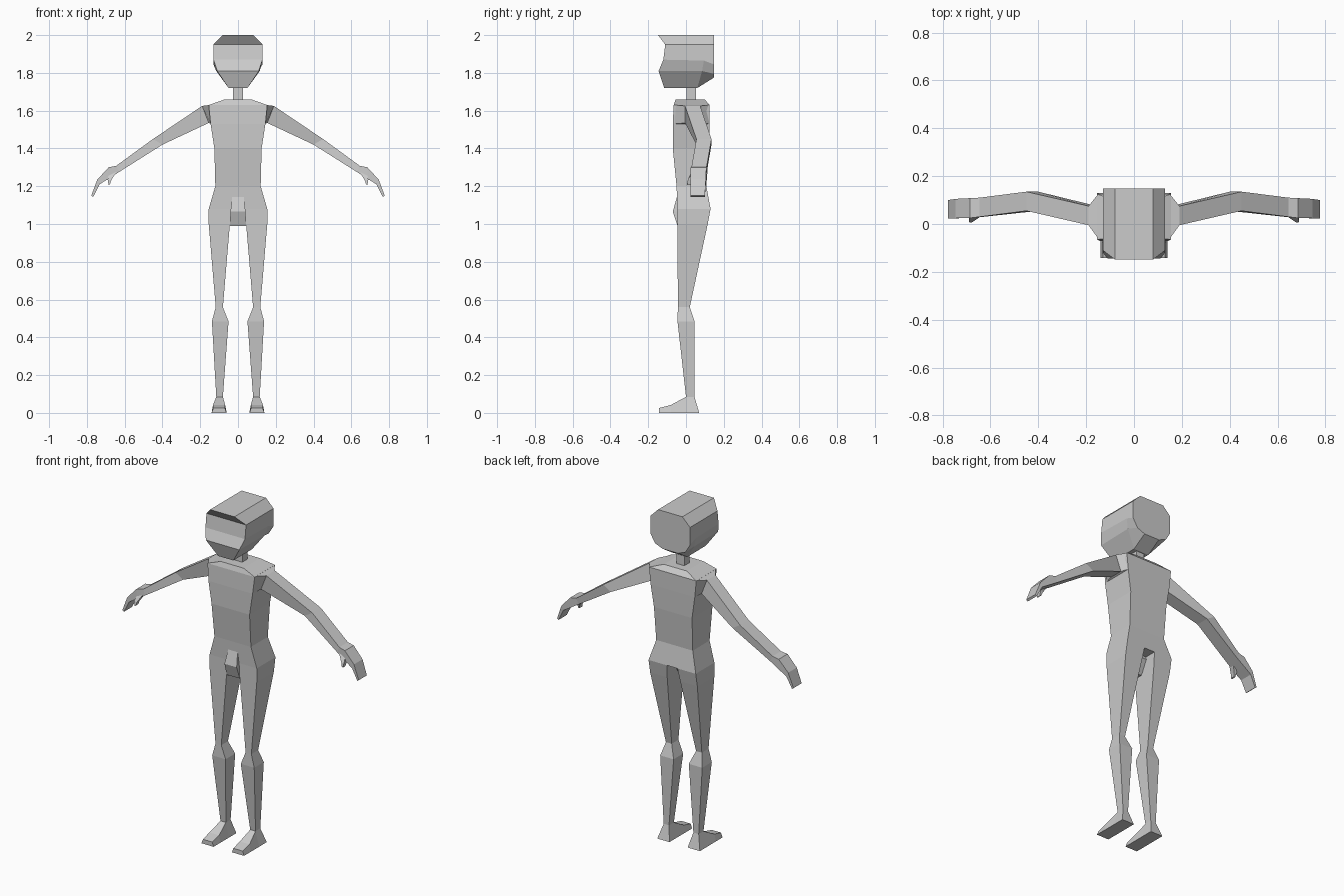
import bpy

if "Cube" in bpy.data.objects:
    bpy.data.objects.remove(bpy.data.objects["Cube"])


def loft(name, rings, mirror=False, cap_start=True, cap_end=True):
    """Skin a list of rings (equal point counts); ends are closed with strips of quads."""
    n = len(rings[0])
    verts = [p for r in rings for p in r]
    faces = []
    for k in range(len(rings) - 1):
        a, b = k * n, (k + 1) * n
        for i in range(n):
            j = (i + 1) % n
            faces.append((a + i, a + j, b + j, b + i))
    last = (len(rings) - 1) * n
    for i in range(n // 2 - 1):
        strip = (i, i + 1, n - 2 - i, n - 1 - i)
        if cap_start:
            faces.append(strip[::-1])
        if cap_end:
            faces.append(tuple(last + s for s in strip))
    me = bpy.data.meshes.new(name)
    me.from_pydata(verts, [], faces)
    # consistent outward normals
    import bmesh
    bm = bmesh.new()
    bm.from_mesh(me)
    bmesh.ops.recalc_face_normals(bm, faces=bm.faces)
    bm.to_mesh(me)
    bm.free()
    ob = bpy.data.objects.new(name, me)
    bpy.context.collection.objects.link(ob)
    if mirror:
        mod = ob.modifiers.new("Mirror", 'MIRROR')
        mod.use_mirror_merge = False
    return ob


def level(z, x0, x1, y0, y1):
    """Rectangle ring at height z."""
    return [(x0, y0, z), (x0, y1, z), (x1, y1, z), (x1, y0, z)]


def limb(top, bottom, y0, y1):
    """Slanted rectangle ring from an upper and a lower (x, z) point."""
    return [(top[0], y0, top[1]), (top[0], y1, top[1]),
            (bottom[0], y1, bottom[1]), (bottom[0], y0, bottom[1])]


def symmetric(half):
    """Full ring from right-hand points running front to back."""
    return half + [(-x, y, z) for x, y, z in reversed(half)]


# Head: brow, eye line, cheek and chin levels, each front / middle / back
loft("head", [symmetric(r) for r in (
    [(.08, -.148, 2.0), (.08, .06, 2.0), (.08, .148, 2.0)],
    [(.13, -.11, 1.95), (.13, .07, 1.95), (.13, .148, 1.95)],
    [(.13, -.12, 1.87), (.13, .095, 1.865), (.13, .148, 1.845)],
    [(.11, -.145, 1.81), (.115, .085, 1.81), (.10, .148, 1.795)],
    [(.05, -.115, 1.72), (.05, .06, 1.72), (.05, .148, 1.775)],
)])

# Neck
loft("neck", [level(1.64, -.026, .026, .003, .052),
              level(1.74, -.026, .026, .003, .052)])

# Torso from collar to hips
loft("torso", [level(z, -w, w, y0, y1) for z, w, y0, y1 in (
    (1.658, .075, -.055, .10),
    (1.63, .155, -.065, .125),
    (1.53, .145, -.07, .125),
    (1.40, .125, -.07, .122),
    (1.20, .120, -.05, .108),
    (1.08, .155, -.045, .13),
)])

# Crotch wedge between the legs
loft("crotch", [level(z, -w, w, y0, y1) for z, w, y0, y1 in (
    (1.15, .03, -.046, .05),
    (1.065, .04, -.07, .06),
    (0.99, .043, -.045, .01),
)])

# Legs, mirrored
loft("legs", [level(*r) for r in (
    (1.08, .035, .155, -.045, .13),
    (1.00, .043, .155, -.045, .115),
    (0.56, .08, .118, -.043, .02),
    (0.485, .05, .138, -.045, .045),
    (0.085, .08, .115, .0, .045),
)], mirror=True, cap_start=False, cap_end=False)

# Feet, mirrored: heel to toe
loft("feet", [[(.06, y0, 0), (xi, y1, z), (xo, y1, z), (.14, y0, 0)]
              for y0, y1, z, xi, xo in (
    (.07, .045, .085, .08, .115),
    (.0, .0, .085, .08, .115),
    (-.08, -.08, .042, .068, .132),
    (-.143, -.143, .026, .07, .13),
)], mirror=True)

# Arms with mitten hands, mirrored
loft("arms", [limb(*r) for r in (
    ((.15, 1.63), (.145, 1.53), -.06, .125),
    ((.19, 1.625), (.155, 1.535), -.005, .075),
    ((.45, 1.45), (.40, 1.42), .055, .135),
    ((.645, 1.308), (.63, 1.275), .03, .11),
    ((.685, 1.30), (.685, 1.24), .025, .108),
    ((.745, 1.235), (.733, 1.21), .024, .105),
    ((.777, 1.15), (.767, 1.143), .024, .10),
)], mirror=True, cap_start=False)

# Thumbs, mirrored
loft("thumbs", [limb(*r) for r in (
    ((.685, 1.26), (.645, 1.275), .028, .06),
    ((.69, 1.235), (.672, 1.23), .01, .038),
    ((.685, 1.207), (.678, 1.21), .006, .03),
)], mirror=True)
